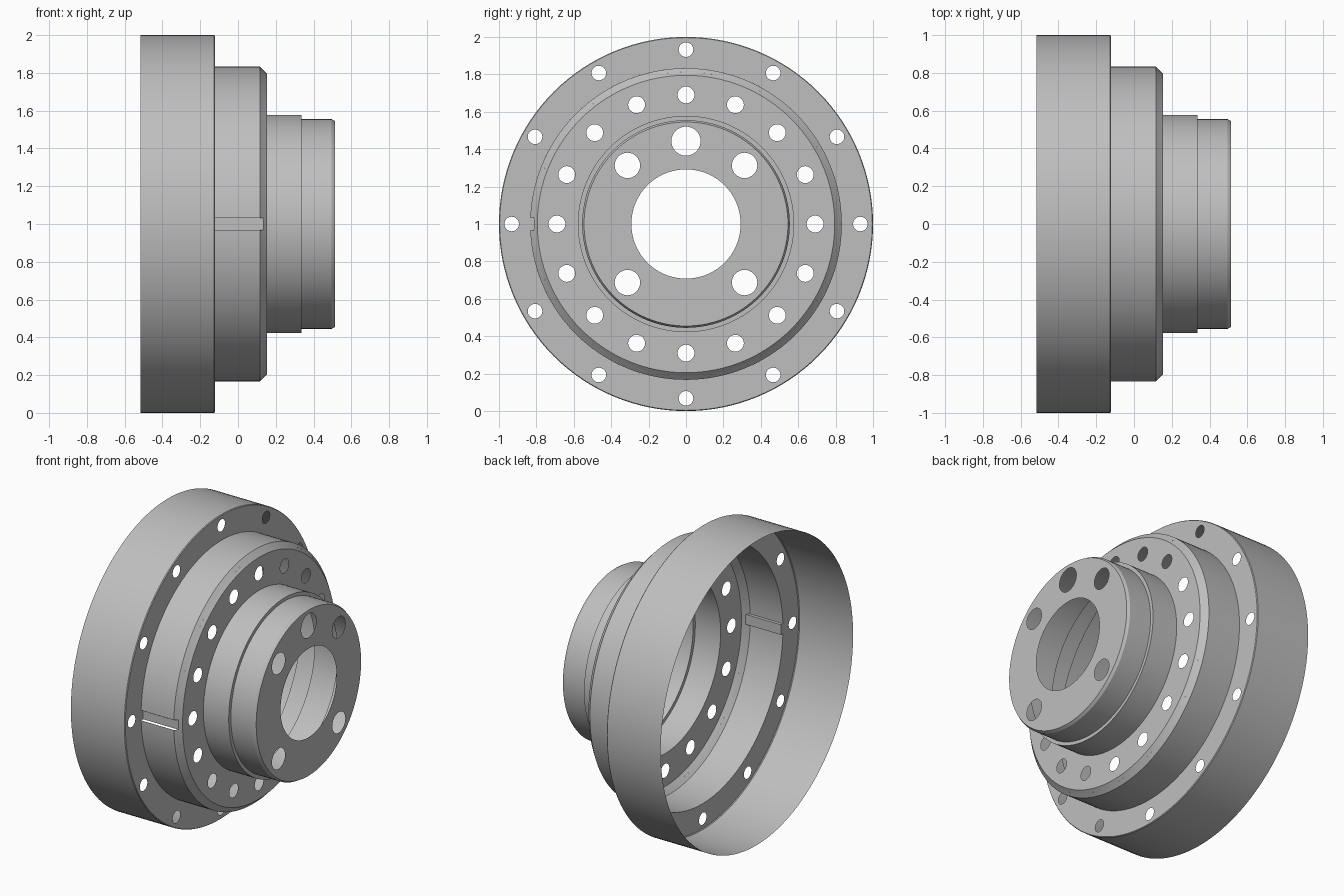
import bpy, bmesh
from math import sin, cos, tau, asin, radians
from mathutils import Vector

cube = bpy.data.objects.get("Cube")
if cube:
    bpy.data.objects.remove(cube, do_unlink=True)

SEGMENTS = 128
GREY = (0.52, 0.52, 0.52, 1)

steel = bpy.data.materials.new("grey_steel")
steel.use_nodes = True
steel.diffuse_color = GREY
steel.node_tree.nodes["Principled BSDF"].inputs["Base Color"].default_value = GREY


def finish(name, bm):
    mesh = bpy.data.meshes.new(name)
    bm.to_mesh(mesh)
    bm.free()
    mesh.materials.append(steel)
    obj = bpy.data.objects.new(name, mesh)
    bpy.context.collection.objects.link(obj)
    bpy.ops.object.select_all(action='DESELECT')
    obj.select_set(True)
    bpy.context.view_layer.objects.active = obj
    bpy.ops.object.shade_smooth_by_angle(angle=radians(25))
    return obj


def polar(x, r, t):
    """Point on the turning axis' circle; t = 0 is the front."""
    return Vector((x, -r * cos(t), 1 + r * sin(t)))


def turned(name, profile, gap=0.0):
    """Thin wall turned about x, with an optional gap (half angle) at the front."""
    bm = bmesh.new()
    steps = SEGMENTS if gap == 0 else SEGMENTS + 1
    sweep = tau - 2 * gap
    rings = [[bm.verts.new(polar(x, r, gap + sweep * i / SEGMENTS)) for i in range(steps)]
             for x, r in profile]
    for a, b in zip(rings, rings[1:]):
        for i in range(SEGMENTS):
            j = (i + 1) % steps
            bm.faces.new((a[i], b[i], b[j], a[j]))
    return finish(name, bm)


def plate(name, x, outer, inner, holes=()):
    """Flat ring facing +x with round holes given as (distance, angle, radius)."""
    bm = bmesh.new()

    def loop(centre, r, n):
        vs = [bm.verts.new(centre + Vector((0, -r * cos(tau * i / n), r * sin(tau * i / n))))
              for i in range(n)]
        for i in range(n):
            bm.edges.new((vs[i], vs[(i + 1) % n]))

    axis = Vector((x, 0, 1))
    loop(axis, outer, SEGMENTS)
    loop(axis, inner, SEGMENTS)
    for distance, angle, radius in holes:
        loop(polar(x, distance, angle), radius, 32)
    bmesh.ops.triangle_fill(bm, edges=bm.edges[:], use_beauty=True, normal=(1, 0, 0))
    return finish(name, bm)


def hole_circle(count, distance, radius):
    return [(distance, tau * i / count, radius) for i in range(count)]


# Stations along the axis and main radii
BACK, FLANGE, SHOULDER, FACE, STEP, END = -0.516, -0.122, 0.116, 0.153, 0.337, 0.514
BARREL, KEY_R, KEY_X, KEY_H = 0.833, 0.812, 0.136, 0.033
key_gap = asin(KEY_H / BARREL)

# Outer drum, open at the back, and its drilled flange
turned("outer_drum", [(BACK, 1), (FLANGE - 0.005, 1), (FLANGE, 0.996)])
plate("drum_flange", FLANGE, 0.996, BARREL, hole_circle(12, 0.932, 0.039))

# Middle barrel with the keyway gap, chamfer and drilled face
turned("barrel_wall", [(FLANGE, BARREL), (SHOULDER, BARREL), (KEY_X, KEY_R)], key_gap)
turned("barrel_chamfer", [(KEY_X, KEY_R), (FACE, 0.795)])
plate("barrel_face", FACE, 0.795, 0.578, hole_circle(16, 0.69, 0.045))

# Stepped hub with a slightly eased end
turned("hub_wall", [(FACE, 0.578), (STEP, 0.578), (STEP, 0.555),
                    (END - 0.018, 0.555), (END, 0.545)])
bolts = [(0.443, tau * k / 8, 0.068) for k in (1, 3, 5, 7)]
plate("hub_end_face", END, 0.545, 0.292, bolts + [(0.443, tau / 4, 0.078)])

# Keyway: floor, back end and upper side
bm = bmesh.new()
low, high = 1 - KEY_H, 1 + KEY_H
panels = [
    [(FLANGE, -KEY_R, low), (KEY_X, -KEY_R, low), (KEY_X, -KEY_R, high), (FLANGE, -KEY_R, high)],
    [(FLANGE, -BARREL, low), (FLANGE, -KEY_R, low), (FLANGE, -KEY_R, high), (FLANGE, -BARREL, high)],
    [(FLANGE, -KEY_R, high), (KEY_X, -KEY_R, high), (SHOULDER, -BARREL, high), (FLANGE, -BARREL, high)],
]
for panel in panels:
    bm.faces.new([bm.verts.new(p) for p in panel])
finish("keyway", bm)
